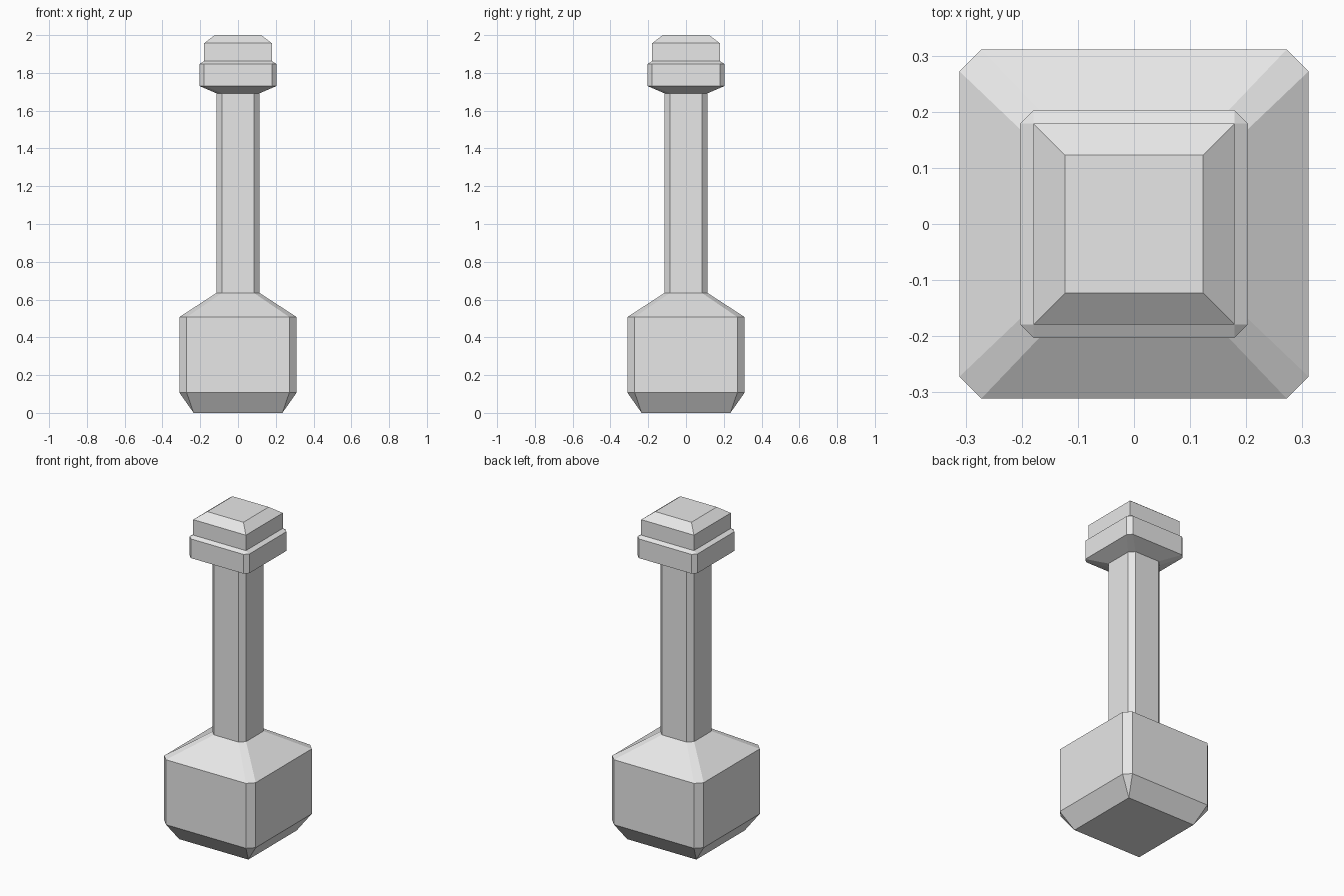
import bpy
import bmesh

cube = bpy.data.objects.get("Cube")
if cube:
    bpy.data.objects.remove(cube, do_unlink=True)

grey = bpy.data.materials.new("plain grey")
grey.use_nodes = True
colour = (0.8, 0.8, 0.8, 1)
grey.diffuse_color = colour
grey.node_tree.nodes["Principled BSDF"].inputs["Base Color"].default_value = colour


def ring(bm, z, half, cut):
    """Square outline with each corner cut; a zero cut gives paired corner points."""
    inner = half - cut
    verts = []
    for sx, sy in ((1, 1), (-1, 1), (-1, -1), (1, -1)):
        pair = [(sx * half, sy * inner, z), (sx * inner, sy * half, z)]
        if sx * sy < 0:
            pair.reverse()
        verts += [bm.verts.new(p) for p in pair]
    return verts


def loft(name, profile, cap_bottom=False, cap_top=False):
    """Skin a stack of (height, half width, corner cut) rings."""
    bm = bmesh.new()
    rings = [ring(bm, *level) for level in profile]
    for low, high in zip(rings, rings[1:]):
        for i in range(len(low)):
            j = (i + 1) % len(low)
            bm.faces.new((low[i], low[j], high[j], high[i]))
    if cap_bottom:
        bm.faces.new(rings[0][::-1])
    if cap_top:
        bm.faces.new(rings[-1])
    bmesh.ops.remove_doubles(bm, verts=bm.verts, dist=0.0005)
    mesh = bpy.data.meshes.new(name)
    bm.to_mesh(mesh)
    bm.free()
    mesh.materials.append(grey)
    obj = bpy.data.objects.new(name, mesh)
    bpy.context.collection.objects.link(obj)
    return obj


# Heavy block at the foot, tapering into the handle
loft("weight_block", [(0, 0.235, 0), (0.108, 0.311, 0.039),
                      (0.507, 0.311, 0.039), (0.635, 0.114, 0.03)], cap_bottom=True)

# Long chamfered shaft
loft("handle_shaft", [(0.635, 0.114, 0.03), (1.692, 0.114, 0.03)])

# Flared collar under the cap
loft("collar", [(1.692, 0.114, 0.03), (1.73, 0.203, 0.024),
                (1.848, 0.203, 0.024), (1.862, 0.179, 0)])

# Square cap with a bevelled top
loft("end_cap", [(1.862, 0.179, 0), (1.957, 0.179, 0), (2, 0.123, 0)], cap_top=True)
